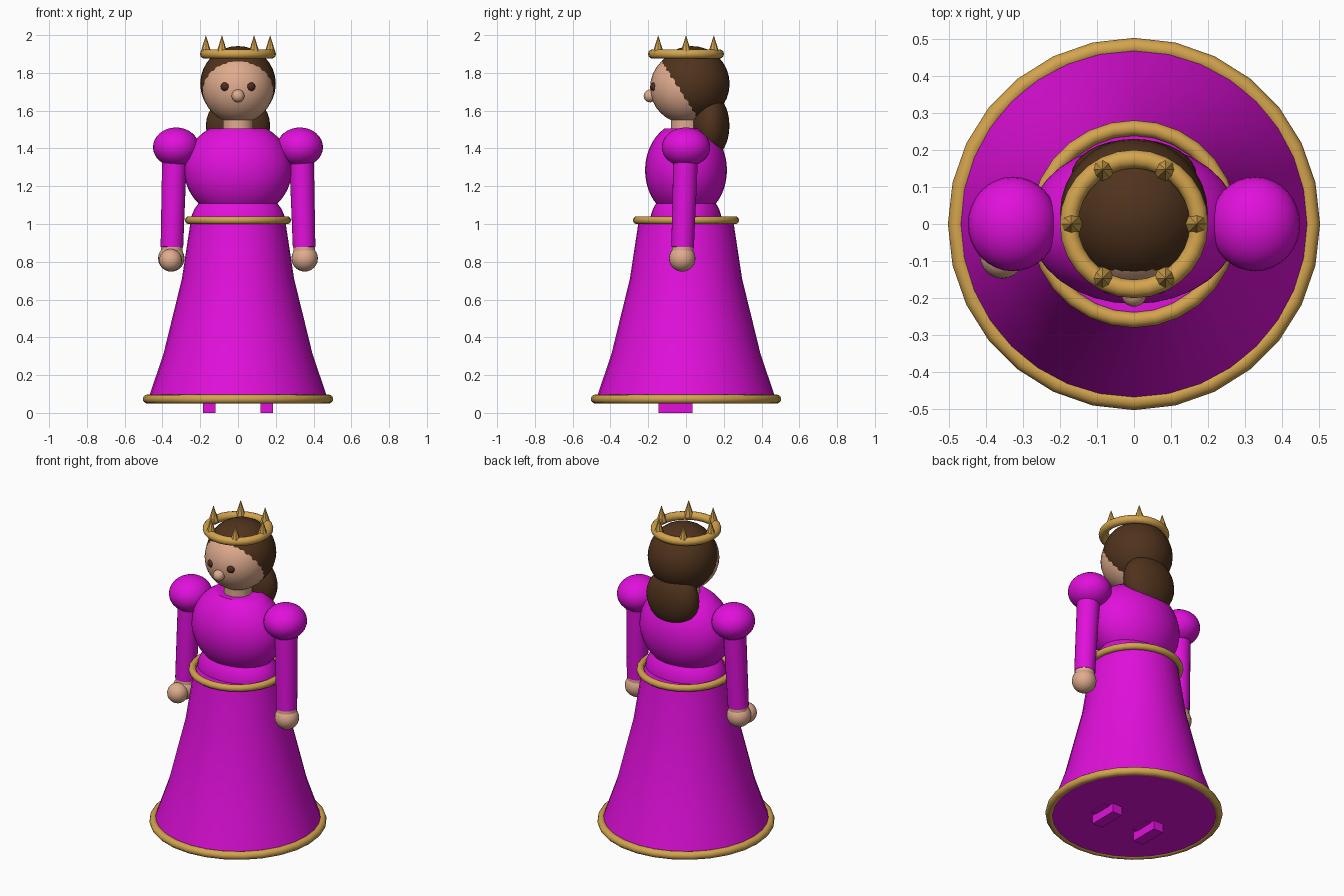
import bpy
import bmesh
import math
from mathutils import Vector

cube = bpy.data.objects.get("Cube")
if cube:
    bpy.data.objects.remove(cube, do_unlink=True)


def material(name, rgb):
    m = bpy.data.materials.new(name)
    m.use_nodes = True
    m.diffuse_color = (*rgb, 1)
    m.node_tree.nodes["Principled BSDF"].inputs["Base Color"].default_value = (*rgb, 1)
    return m


MAGENTA = material("magenta cloth", (0.75, 0.005, 0.71))
GOLD = material("gold", (0.65, 0.37, 0.075))
SKIN = material("skin", (0.74, 0.41, 0.27))
HAIR = material("brown hair", (0.08, 0.033, 0.012))
EYE = material("dark brown eyes", (0.075, 0.025, 0.012))


def finish(name, mat, smooth=True):
    ob = bpy.context.object
    ob.name = name
    ob.data.name = name
    ob.data.materials.append(mat)
    if smooth:
        bpy.ops.object.shade_smooth_by_angle(angle=math.radians(40))
    return ob


def ball(name, mat, centre, size, segments=32):
    bpy.ops.mesh.primitive_uv_sphere_add(segments=segments, ring_count=segments // 2,
                                         radius=1, location=centre)
    ob = finish(name, mat)
    ob.scale = size if isinstance(size, tuple) else (size, size, size)
    return ob


def ring(name, z, major, minor):
    bpy.ops.mesh.primitive_torus_add(location=(0, 0, z), major_radius=major, minor_radius=minor,
                                     major_segments=28, minor_segments=12)
    return finish(name, GOLD)


def limb(name, mat, start, end, r1, r2):
    a, b = Vector(start), Vector(end)
    bpy.ops.mesh.primitive_cone_add(vertices=24, radius1=r1, radius2=r2,
                                    depth=(b - a).length, location=(a + b) / 2)
    ob = finish(name, mat)
    ob.rotation_euler = (b - a).to_track_quat("Z", "Y").to_euler()
    return ob


def lathe(name, mat, profile, depth=1.0, steps=32):
    """Revolve (radius, height) points, squashing y by depth, with capped ends."""
    bm = bmesh.new()
    rings = []
    for r, z in profile:
        rings.append([bm.verts.new((r * math.cos(i * math.tau / steps),
                                    depth * r * math.sin(i * math.tau / steps), z))
                      for i in range(steps)])
    for low, high in zip(rings, rings[1:]):
        for i in range(steps):
            j = (i + 1) % steps
            bm.faces.new((low[i], low[j], high[j], high[i]))
    bm.faces.new(rings[0][::-1])
    bm.faces.new(rings[-1])
    mesh = bpy.data.meshes.new(name)
    bm.to_mesh(mesh)
    bm.free()
    ob = bpy.data.objects.new(name, mesh)
    bpy.context.collection.objects.link(ob)
    bpy.ops.object.select_all(action="DESELECT")
    ob.select_set(True)
    bpy.context.view_layer.objects.active = ob
    return finish(name, mat)


def box(name, mat, centre, size):
    bpy.ops.mesh.primitive_cube_add(size=1, location=centre)
    ob = finish(name, mat, False)
    ob.scale = size
    return ob


# Gown: skirt, waist and bodice
lathe("skirt", MAGENTA, [(0.48, 0.055), (0.47, 0.09), (0.395, 0.31),
                         (0.297, 0.71), (0.25, 1.02)])
ball("waist", MAGENTA, (0, 0, 1.01), (0.25, 0.19, 0.18))
bodice = [(0.285 * math.sqrt(1 - t * t), 1.285 + 0.26 * t)
          for t in (-0.95 + 1.8 * i / 20 for i in range(21))]
lathe("bodice", MAGENTA, bodice, depth=0.76)
ring("hem_trim", 0.073, 0.48, 0.024)
ring("belt", 1.02, 0.26, 0.021)

# Head, face and hair
limb("neck", SKIN, (0, 0, 1.45), (0, 0, 1.6), 0.08, 0.08)
ball("head", SKIN, (0, 0, 1.722), 0.19)
ball("nose", SKIN, (0, -0.19, 1.678), 0.034, 20)
ball("hair_cap", HAIR, (0, 0.031, 1.742), 0.2)
ball("back_hair", HAIR, (0, 0.13, 1.52), (0.17, 0.1, 0.17))

# Crown with six spikes
ring("crown_band", 1.9, 0.176, 0.025)
for i in range(6):
    a = i * math.tau / 6
    bpy.ops.mesh.primitive_cone_add(vertices=8, radius1=0.031, radius2=0, depth=0.1,
                                    location=(0.17 * math.cos(a), 0.17 * math.sin(a), 1.95))
    finish(f"crown_spike_{i + 1}", GOLD, False)

# Paired parts
for side, s in (("left", 1), ("right", -1)):
    ball(f"{side}_eye", EYE, (s * 0.067, -0.164, 1.727), 0.025, 16)
    ball(f"{side}_puff_sleeve", MAGENTA, (s * 0.328, 0, 1.407), (0.122, 0.128, 0.104))
    limb(f"{side}_sleeve", MAGENTA, (s * 0.335, 0, 1.4), (s * 0.35, -0.018, 0.877), 0.066, 0.06)
    limb(f"{side}_wrist", SKIN, (s * 0.349, -0.016, 0.92), (s * 0.352, -0.02, 0.82), 0.056, 0.058)
    ball(f"{side}_hand", SKIN, (s * 0.353, -0.02, 0.818), 0.07, 24)
    box(f"{side}_shoe", MAGENTA, (s * 0.152, -0.055, 0.04), (0.068, 0.18, 0.08))
    box(f"{side}_shoe_top", MAGENTA, (s * 0.152, -0.055, 0.065), (0.135, 0.12, 0.03))

# Small ball held in front of the right hand
ball("right_fist", SKIN, (-0.357, -0.088, 0.808), 0.06, 24)
